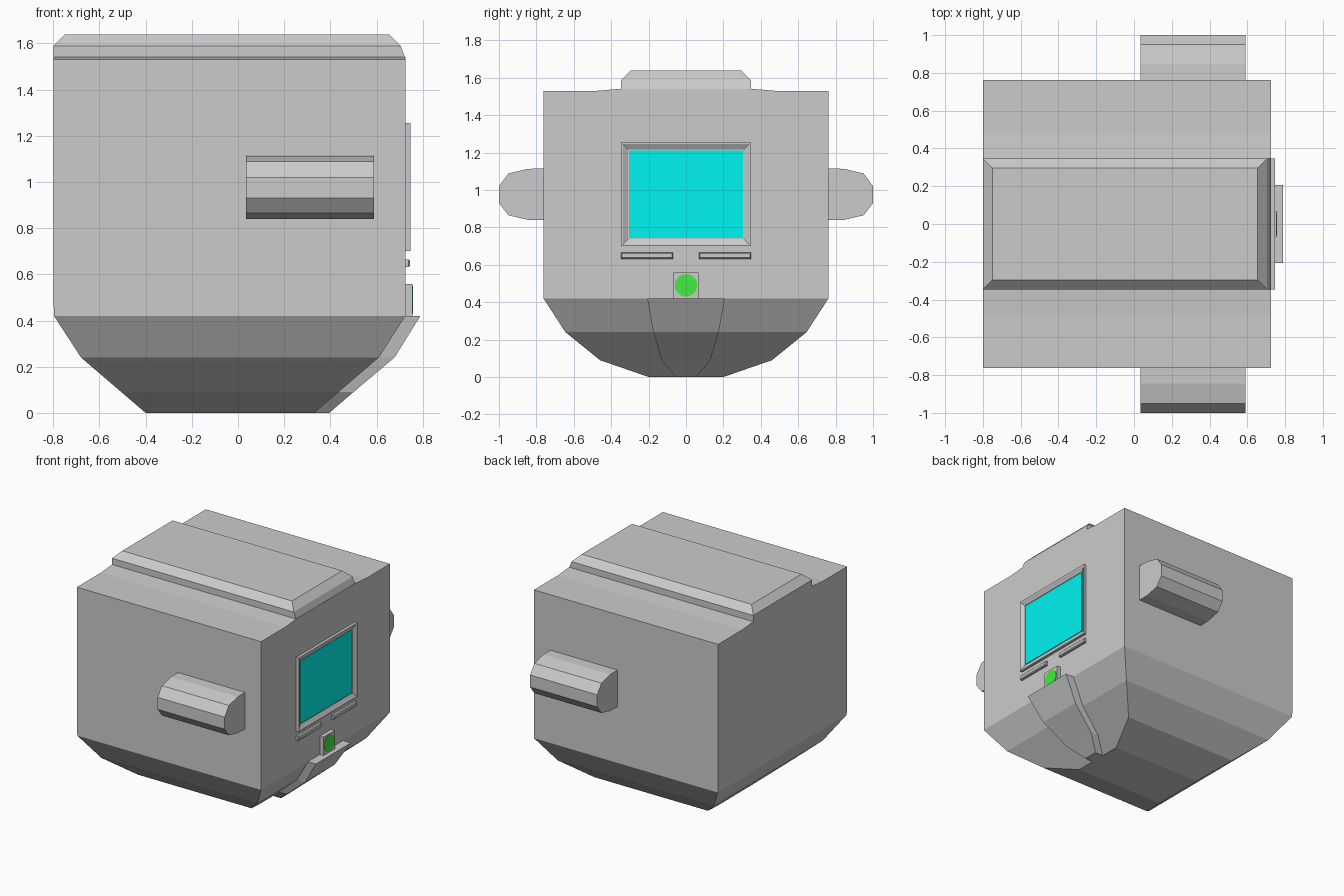
import bpy, bmesh
from math import cos, sin, pi

if "Cube" in bpy.data.objects:
    bpy.data.objects.remove(bpy.data.objects["Cube"])


def loft(name, rings, color=None, caps=True, closed=False):
    """Skin a list of equal-length point rings into one mesh object."""
    bm = bmesh.new()
    vs = [[bm.verts.new(p) for p in ring] for ring in rings]
    n = len(rings[0])
    pairs = list(zip(vs, vs[1:])) + ([(vs[-1], vs[0])] if closed else [])
    for a, b in pairs:
        for i in range(n):
            j = (i + 1) % n
            bm.faces.new((a[i], a[j], b[j], b[i]))
    if caps:
        bm.faces.new(vs[0])
        bm.faces.new(vs[-1])
    bmesh.ops.recalc_face_normals(bm, faces=bm.faces)
    me = bpy.data.meshes.new(name)
    bm.to_mesh(me)
    bm.free()
    ob = bpy.data.objects.new(name, me)
    bpy.context.collection.objects.link(ob)
    if color:
        mat = bpy.data.materials.new(name)
        mat.diffuse_color = color
        mat.use_nodes = True
        mat.node_tree.nodes["Principled BSDF"].inputs["Base Color"].default_value = mat.diffuse_color
        me.materials.append(mat)
    return ob


def rect_z(x0, x1, y, z):
    return [(x0, -y, z), (x1, -y, z), (x1, y, z), (x0, y, z)]


def rect_x(x, y0, y1, z0, z1):
    return [(x, y0, z0), (x, y1, z0), (x, y1, z1), (x, y0, z1)]


def prism_x(name, profile, x0, x1):
    return loft(name, [[(x, y, z) for y, z in profile] for x in (x0, x1)])


# Body with tapered underside
loft("body", [rect_z(-0.40, 0.33, 0.20, 0), rect_z(-0.505, 0.435, 0.46, 0.09),
              rect_z(-0.68, 0.61, 0.645, 0.24), rect_z(-0.797, 0.725, 0.762, 0.42),
              rect_z(-0.80, 0.725, 0.762, 0.55), rect_z(-0.80, 0.725, 0.762, 1.53)])

# Slightly raised roof and chamfered top box
prism_x("roof_rise", [(-0.49, 1.529), (0.49, 1.529), (0.345, 1.541), (-0.345, 1.541)], -0.80, 0.725)
loft("top_box", [rect_z(-0.80, 0.725, 0.347, 1.535), rect_z(-0.80, 0.705, 0.347, 1.588),
                 rect_z(-0.75, 0.655, 0.297, 1.638)])

# Side pods
pod = [(0.75, 1.115), (0.845, 1.113), (0.95, 1.088), (1.0, 1.02),
       (1.0, 0.93), (0.95, 0.865), (0.845, 0.84), (0.75, 0.84)]
for side, s in (("left", 1), ("right", -1)):
    prism_x("pod_" + side, [(s * y, z) for y, z in pod], 0.035, 0.59)

# Screen frame sloping inward, and the screen
loft("screen_frame", [rect_x(0.715, -0.347, 0.347, 0.70, 1.255),
                      rect_x(0.746, -0.347, 0.347, 0.70, 1.255),
                      rect_x(0.746, -0.338, 0.338, 0.709, 1.246),
                      rect_x(0.729, -0.31, 0.31, 0.737, 1.217),
                      rect_x(0.715, -0.31, 0.31, 0.737, 1.217)], caps=False, closed=True)
loft("screen", [rect_x(0.715, -0.305, 0.305, 0.743, 1.212),
                rect_x(0.731, -0.305, 0.305, 0.743, 1.212)], (0.0, 0.9, 0.88, 1))

# Slot bars under the screen
for side, s in (("left", 1), ("right", -1)):
    y0, y1 = sorted((s * 0.07, s * 0.347))
    loft("slot_bar_" + side, [rect_x(0.715, y0, y1, 0.632, 0.665),
                              rect_x(0.739, y0, y1, 0.632, 0.665),
                              rect_x(0.745, y0 + 0.006, y1 - 0.006, 0.638, 0.659)])

# Button block with round button
loft("button_block", [rect_x(0.715, -0.068, 0.068, 0.415, 0.558),
                      rect_x(0.755, -0.068, 0.068, 0.415, 0.558)])
loft("button", [[(x, 0.06 * cos(2 * pi * i / 24), 0.49 + 0.06 * sin(2 * pi * i / 24))
                 for i in range(24)] for x in (0.745, 0.758)], (0.05, 0.85, 0.05, 1))

# Chin plate following the underside
chin = [(0.32, 0.395, 0.055, 0), (0.425, 0.50, 0.13, 0.09),
        (0.60, 0.678, 0.175, 0.24), (0.715, 0.79, 0.207, 0.42)]
loft("chin_plate", [rect_z(*c) for c in chin])
